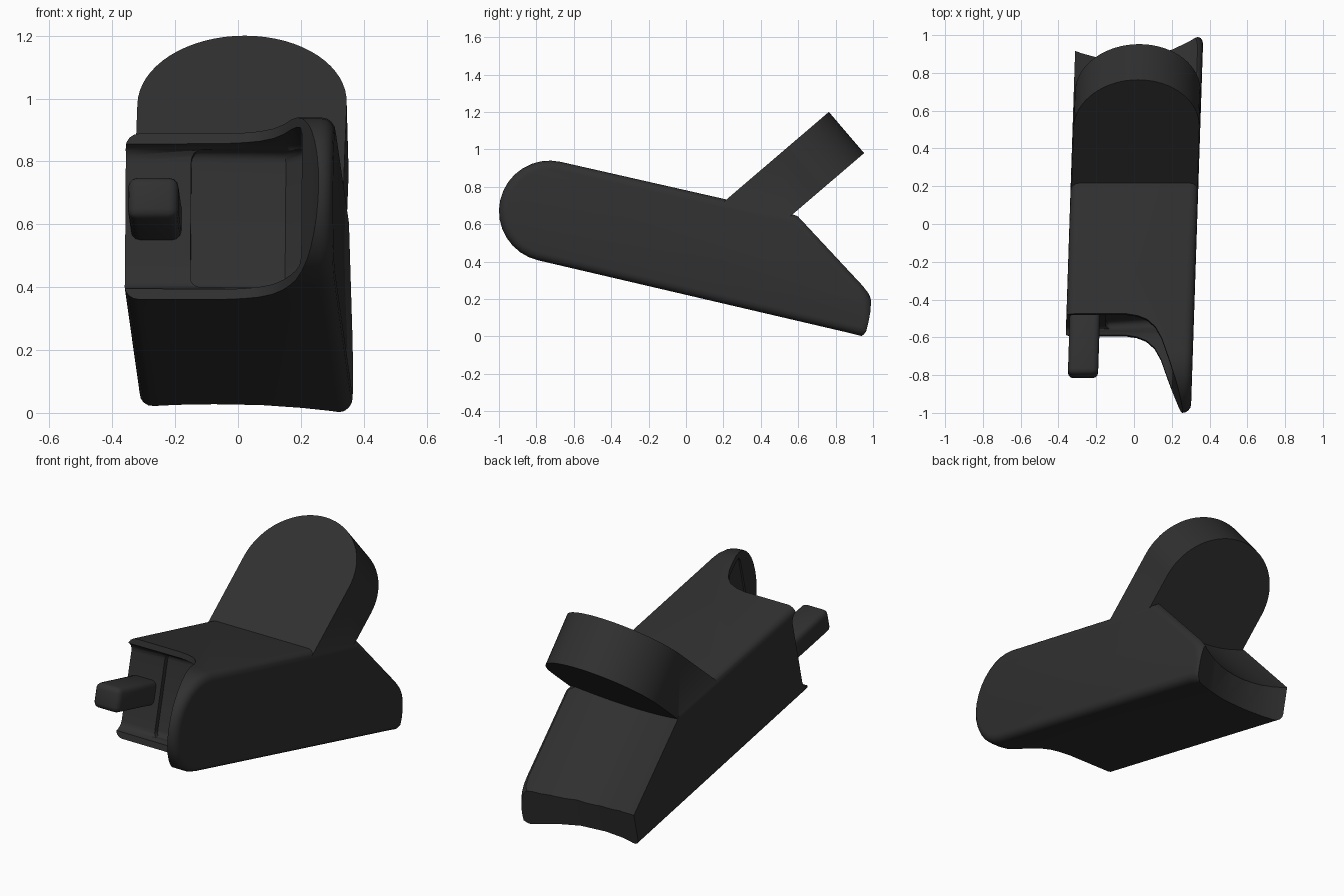
import bpy, bmesh
from math import pi, sin, cos, radians
from mathutils import Matrix, Vector

if "Cube" in bpy.data.objects:
    bpy.data.objects.remove(bpy.data.objects["Cube"])


def frame(origin, p, q, n):
    """Matrix that maps local (p, q, n) coordinates to the world."""
    m = Matrix((Vector(p).normalized(), Vector(q).normalized(), Vector(n).normalized())).transposed().to_4x4()
    m.translation = Vector(origin)
    return m


def prism(name, pts, lo, hi, mat, bevel=0.0, segs=4, all_edges=False):
    """Extrude a 2D outline along n, rounding the cap rims or all edges."""
    bm = bmesh.new()
    a = [bm.verts.new((x, y, lo)) for x, y in pts]
    b = [bm.verts.new((x, y, hi)) for x, y in pts]
    bm.faces.new(a)
    bm.faces.new(b)
    k = len(pts)
    for i in range(k):
        j = (i + 1) % k
        bm.faces.new((a[i], a[j], b[j], b[i]))
    bmesh.ops.recalc_face_normals(bm, faces=bm.faces)
    if bevel:
        rim = [e for e in bm.edges if all_edges or abs(e.verts[0].co.z - e.verts[1].co.z) < 1e-6]
        bmesh.ops.bevel(bm, geom=rim, offset=bevel, segments=segs, profile=0.5, affect='EDGES')
    bm.transform(mat)
    bmesh.ops.recalc_face_normals(bm, faces=bm.faces)
    me = bpy.data.meshes.new(name)
    bm.to_mesh(me)
    bm.free()
    ob = bpy.data.objects.new(name, me)
    bpy.context.collection.objects.link(ob)
    return ob


def boolean(target, tool, op):
    """Apply a boolean and discard the helper."""
    bpy.context.view_layer.update()
    mod = target.modifiers.new(op, 'BOOLEAN')
    mod.operation = op
    mod.solver = 'EXACT'
    mod.use_self = True
    mod.object = tool
    bpy.context.view_layer.objects.active = target
    bpy.ops.object.modifier_apply(modifier=mod.name)
    bpy.data.objects.remove(tool)


HALF = 0.338
tilt = radians(12.85)
U = (0, cos(tilt), -sin(tilt))      # along the body, front to back
V = (0, sin(tilt), cos(tilt))       # across the body, upward
nose = (0, -0.73, 0.67)             # centre of the rounded front end

# Body: side outline with round nose and wedge-shaped heel
outline = []
for i in range(17):
    t = pi / 2 + pi * i / 16 - tilt
    outline.append((-0.73 + 0.27 * cos(t), 0.67 + 0.27 * sin(t)))
outline += [(0.88, 0.017), (0.94, 0.002), (0.975, 0.015), (0.993, 0.07), (0.998, 0.13),
            (0.993, 0.19), (0.975, 0.235), (0.945, 0.275), (0.6, 0.645)]
side = frame((0, 0, 0), (0, 1, 0), (0, 0, 1), (1, 0, 0))
body = prism("body", outline, -HALF, HALF, side, bevel=0.045)

# Front scoop: leaves a curved flange running out along the right side
plan = frame(nose, (1, 0, 0), U, V)
scoop = [(-0.7, -0.5), (-0.7, 0.2), (-0.02, 0.2), (0.04, 0.19), (0.09, 0.17), (0.135, 0.13),
         (0.17, 0.07), (0.2, -0.01), (0.23, -0.09), (0.26, -0.17), (0.28, -0.23),
         (0.3, -0.29), (0.32, -0.5)]
boolean(body, prism("scoop_cutter", scoop, -0.6, 0.6, plan), 'DIFFERENCE')

# Front recess in two depths, open to the left
shallow = [(-0.6, -0.1), (-0.6, 0.235), (0.19, 0.25), (0.245, 0.2), (0.245, -0.1)]
deep = [(-0.13, 0.0), (-0.13, 0.27), (0.17, 0.285), (0.24, 0.22), (0.24, 0.0)]
boolean(body, prism("recess_cutter", shallow, -0.238, 0.238, plan, bevel=0.05), 'DIFFERENCE')
boolean(body, prism("recess_cutter", deep, -0.225, 0.225, plan, bevel=0.035), 'DIFFERENCE')

# Heel hollow: wide cylinder laid along the rear slope
R, depth = 0.7, 0.118
out = Vector((0, 0.73, 0.68)).normalized()
centre = Vector((-0.07, 0.78, 0.455)) + out * (R - depth)
ring = [(R * cos(2 * pi * i / 72), R * sin(2 * pi * i / 72)) for i in range(72)]
hollow = frame(centre, (1, 0, 0), out, Vector((1, 0, 0)).cross(out))
boolean(body, prism("heel_cutter", ring, -1.2, 1.2, hollow), 'DIFFERENCE')

# Heel end: curved inward, reaching further back on the right
heel = [(0.37, 1.82), (0.27, 1.76), (0.18, 1.72), (0.05, 1.68), (-0.1, 1.668), (-0.22, 1.677),
        (-0.3, 1.695), (-0.4, 1.725), (-0.4, 2.3), (0.37, 2.3)]
boolean(body, prism("heel_end_cutter", heel, -0.8, 0.8, plan), 'DIFFERENCE')

# Raised arm: thick slab with a semicircular end
arm_dir, arm_up = (0, 0.76, 0.65), (0, -0.65, 0.76)
r = 0.333
slab = [(-r, -0.86), (r, -0.86)]
slab += [(r * cos(pi * i / 32), -r + r * sin(pi * i / 32)) for i in range(33)]
arm = prism("arm", slab, -0.145, 0.145, frame((0, 0.858, 1.09), (1, 0, 0), arm_dir, arm_up))
boolean(body, arm, 'UNION')

# Peg sticking out of the recess
peg = prism("peg", [(-0.32, -0.08), (-0.16, -0.08), (-0.16, 0.29), (-0.32, 0.29)],
            -0.068, 0.068, plan, bevel=0.03, segs=3, all_edges=True)

# Slight sideways skew, dark finish and smooth shading
dark = bpy.data.materials.new("dark_plastic")
dark.diffuse_color = (0.03, 0.03, 0.03, 1)
dark.use_nodes = True
dark.node_tree.nodes["Principled BSDF"].inputs["Base Color"].default_value = dark.diffuse_color
for ob in (body, peg):
    for v in ob.data.vertices:
        v.co.x += 0.033 * v.co.y - 0.004
    ob.data.materials.clear()
    ob.data.materials.append(dark)
    bpy.ops.object.select_all(action='DESELECT')
    ob.select_set(True)
    bpy.context.view_layer.objects.active = ob
    bpy.ops.object.shade_smooth_by_angle(angle=radians(35))
